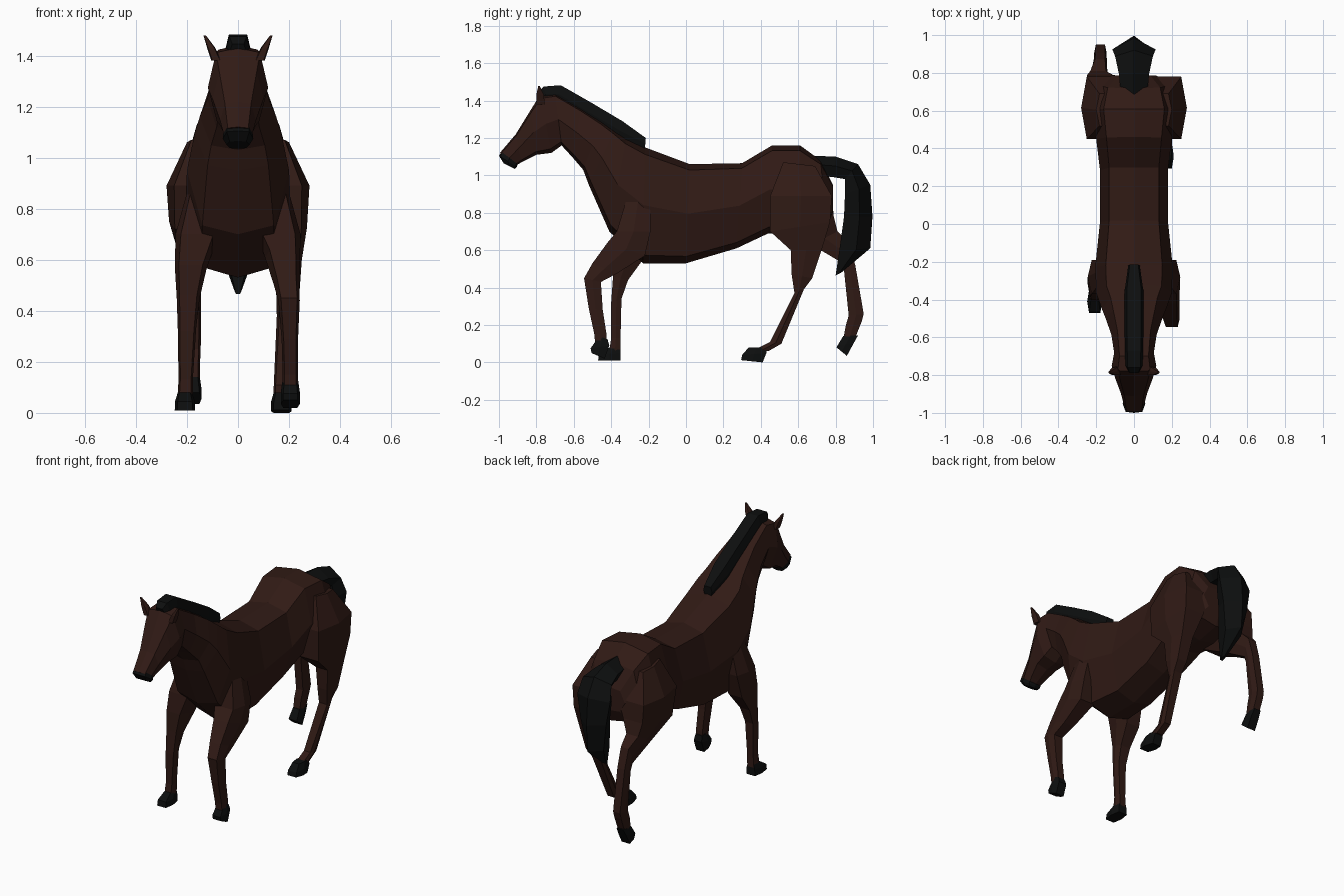
import bpy, bmesh
from mathutils import Vector


def material(name, color):
    m = bpy.data.materials.new(name)
    m.diffuse_color = (*color, 1)
    return m


COAT = material("coat", (0.030, 0.0105, 0.0075))
DARK = material("dark_hair", (0.004, 0.0045, 0.0045))

# Cross-sections: (along the front/back line, across x)
OCT = [(1, 0), (.88, .73), (0, 1), (-.86, .7), (-1, 0), (-.86, -.7), (0, -1), (.88, -.73)]
HEX = [(1, .75), (0, 1), (-1, .75), (-1, -.75), (0, -1), (1, -.75)]
PENT = [(1, 0), (.1, 1), (-1, .65), (-1, -.65), (.1, -1)]


def loft(name, rows, shape, mat, side=1):
    """Each row: two outline points (y, z) (y, z), centre x, half width."""
    bm = bmesh.new()
    rings = []
    for y1, z1, y2, z2, cx, w in rows:
        a, b = Vector((cx * side, y1, z1)), Vector((cx * side, y2, z2))
        mid, half = (a + b) / 2, (a - b) / 2
        rings.append([bm.verts.new(mid + half * u + Vector((w * v, 0, 0))) for u, v in shape])
    n = len(shape)
    for r, s in zip(rings, rings[1:]):
        for i in range(n):
            j = (i + 1) % n
            bm.faces.new((r[i], r[j], s[j], s[i]))
    bm.faces.new(rings[0])
    bm.faces.new(rings[-1])
    bmesh.ops.recalc_face_normals(bm, faces=bm.faces)
    me = bpy.data.meshes.new(name)
    bm.to_mesh(me)
    bm.free()
    me.materials.append(mat)
    ob = bpy.data.objects.new(name, me)
    bpy.context.collection.objects.link(ob)
    return ob


# Torso, neck and head in one skin, rump to mouth
loft("body", [
    (.785, .95, .785, .80, 0, .12),
    (.72, 1.08, .75, .72, 0, .19),
    (.61, 1.16, .60, .69, 0, .22),
    (.46, 1.16, .44, .69, 0, .20),
    (.30, 1.065, .27, .61, 0, .18),
    (.02, 1.06, .0, .53, 0, .18),
    (-.22, 1.15, -.23, .53, 0, .205),
    (-.32, 1.20, -.41, .70, 0, .20),
    (-.38, 1.24, -.52, .95, 0, .17),
    (-.45, 1.29, -.55, 1.03, 0, .15),
    (-.56, 1.36, -.61, 1.10, 0, .12),
    (-.70, 1.44, -.665, 1.16, 0, .105),
    (-.78, 1.43, -.72, 1.12, 0, .118),
    (-.83, 1.35, -.80, 1.11, 0, .10),
    (-.91, 1.22, -.88, 1.07, 0, .07),
    (-.995, 1.12, -.905, 1.055, 0, .055)], OCT, COAT)

# Dark mouth
loft("muzzle", [
    (-.985, 1.125, -.90, 1.06, 0, .058),
    (-1.0, 1.105, -.905, 1.045, 0, .06),
    (-.975, 1.065, -.915, 1.035, 0, .045)], OCT, DARK)

# Ears
for s, label in ((1, "right"), (-1, "left")):
    loft("ear_" + label, [
        (-.80, 1.38, -.755, 1.38, .085, .02),
        (-.80, 1.43, -.76, 1.43, .105, .016),
        (-.79, 1.478, -.782, 1.478, .13, .005)], HEX, COAT, s)

# Mane
loft("mane", [
    (-.215, 1.20, -.22, 1.14, 0, .03),
    (-.34, 1.29, -.37, 1.19, 0, .05),
    (-.50, 1.385, -.54, 1.29, 0, .05),
    (-.67, 1.482, -.68, 1.38, 0, .048),
    (-.76, 1.475, -.74, 1.39, 0, .045),
    (-.79, 1.445, -.77, 1.40, 0, .03)], HEX, DARK)

# Tail
loft("tail", [
    (.68, 1.105, .70, 1.0, 0, .07),
    (.80, 1.10, .79, .99, 0, .08),
    (.92, 1.06, .85, .98, 0, .10),
    (.985, .95, .85, .90, 0, .115),
    (.997, .78, .845, .78, 0, .09),
    (.985, .61, .82, .60, 0, .06),
    (.83, .48, .80, .465, 0, .012)], PENT, DARK)

# Front legs: right one bent at the knee, left one standing
SHOULDER = [(-.31, .90, -.19, .90, .14, .05), (-.37, .70, -.19, .70, .16, .085)]
loft("front_leg_right", SHOULDER + [
    (-.42, .64, -.22, .57, .175, .068),
    (-.50, .53, -.37, .475, .19, .05),
    (-.545, .45, -.455, .43, .20, .042),
    (-.52, .29, -.445, .28, .203, .032),
    (-.49, .15, -.425, .15, .205, .03),
    (-.485, .09, -.425, .10, .205, .03)], HEX, COAT)
loft("front_hoof_right", [
    (-.465, .14, -.42, .125, .205, .03),
    (-.51, .075, -.41, .09, .205, .037),
    (-.505, .05, -.435, .02, .205, .037)], HEX, DARK)
loft("front_leg_left", SHOULDER + [
    (-.385, .58, -.23, .55, .185, .062),
    (-.39, .46, -.31, .44, .195, .045),
    (-.40, .32, -.345, .34, .20, .036),
    (-.40, .13, -.35, .13, .205, .028),
    (-.41, .06, -.35, .06, .207, .03)], HEX, COAT, -1)
loft("front_hoof_left", [
    (-.41, .08, -.35, .08, .208, .028),
    (-.465, .045, -.35, .05, .208, .038),
    (-.47, .01, -.35, .01, .208, .04)], HEX, DARK, -1)

# Hind legs: right one stepping forward, left one lifted behind
HIP = [(.52, 1.07, .69, 1.05, .13, .07), (.45, .89, .78, .89, .16, .12)]
loft("hind_leg_right", HIP + [
    (.45, .70, .77, .75, .18, .09),
    (.56, .60, .725, .60, .195, .055),
    (.565, .47, .675, .45, .195, .045),
    (.58, .37, .63, .39, .19, .038),
    (.45, .11, .51, .10, .17, .03),
    (.37, .07, .44, .06, .17, .03)], HEX, COAT)
loft("hind_hoof_right", [
    (.335, .08, .43, .08, .17, .03),
    (.30, .04, .43, .05, .17, .04),
    (.295, .012, .41, 0, .17, .04)], HEX, DARK)
loft("hind_leg_left", HIP + [
    (.49, .72, .79, .78, .18, .09),
    (.67, .63, .81, .70, .19, .055),
    (.83, .535, .87, .64, .18, .036),
    (.845, .49, .905, .52, .178, .034),
    (.87, .25, .95, .26, .178, .032),
    (.855, .20, .94, .22, .18, .032),
    (.84, .12, .90, .12, .18, .03)], HEX, COAT, -1)
loft("hind_hoof_left", [
    (.84, .14, .92, .145, .18, .03),
    (.81, .09, .895, .10, .18, .037),
    (.805, .08, .86, .035, .18, .038)], HEX, DARK, -1)
